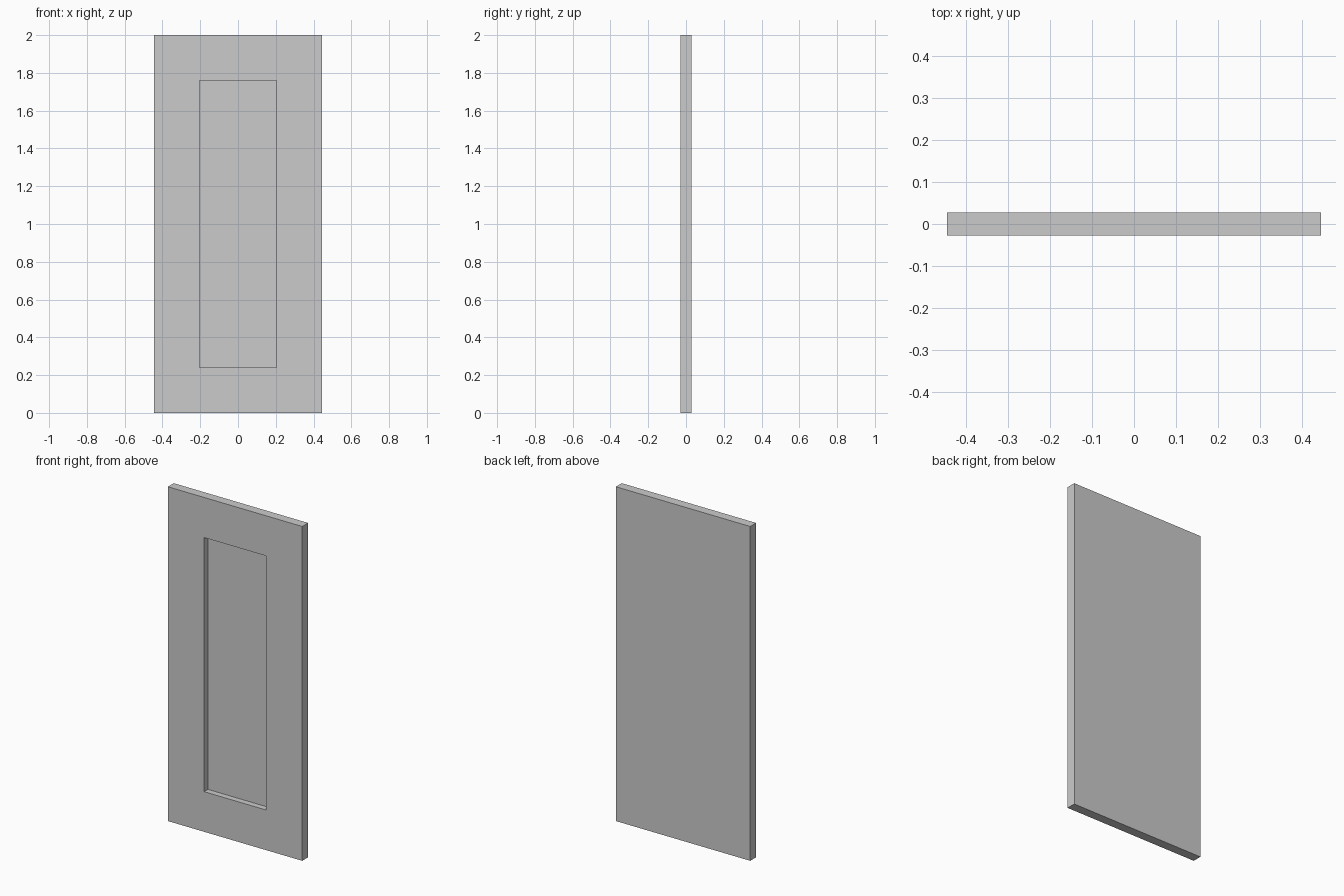
import bpy
import bmesh
from mathutils import Matrix, Vector

if "Cube" in bpy.data.objects:
    bpy.data.objects.remove(bpy.data.objects["Cube"])

WIDTH, THICK, HEIGHT = 0.889, 0.0556, 2.0
BORDER, DEPTH = 0.24, 0.036

# Single flat colour
grey = bpy.data.materials.new("light_grey")
grey.diffuse_color = (0.6, 0.6, 0.6, 1.0)
grey.use_nodes = True
grey.node_tree.nodes["Principled BSDF"].inputs["Base Color"].default_value = grey.diffuse_color

# Slab standing on the ground
bm = bmesh.new()
bmesh.ops.create_cube(bm, size=1.0, matrix=Matrix.Translation((0, 0, HEIGHT / 2))
                      @ Matrix.Diagonal((WIDTH, THICK, HEIGHT, 1)))

# Recessed panel: even border on the front face, then pushed inwards
bm.normal_update()
front = min(bm.faces, key=lambda f: f.normal.y)
bmesh.ops.inset_region(bm, faces=[front], thickness=BORDER, use_even_offset=True)
panel = bmesh.ops.extrude_discrete_faces(bm, faces=[front])["faces"][0]
bmesh.ops.translate(bm, verts=panel.verts, vec=Vector((0, DEPTH, 0)))
bmesh.ops.recalc_face_normals(bm, faces=bm.faces)

mesh = bpy.data.meshes.new("door_panel")
bm.to_mesh(mesh)
bm.free()
mesh.materials.append(grey)
bpy.context.collection.objects.link(bpy.data.objects.new("door_panel", mesh))
